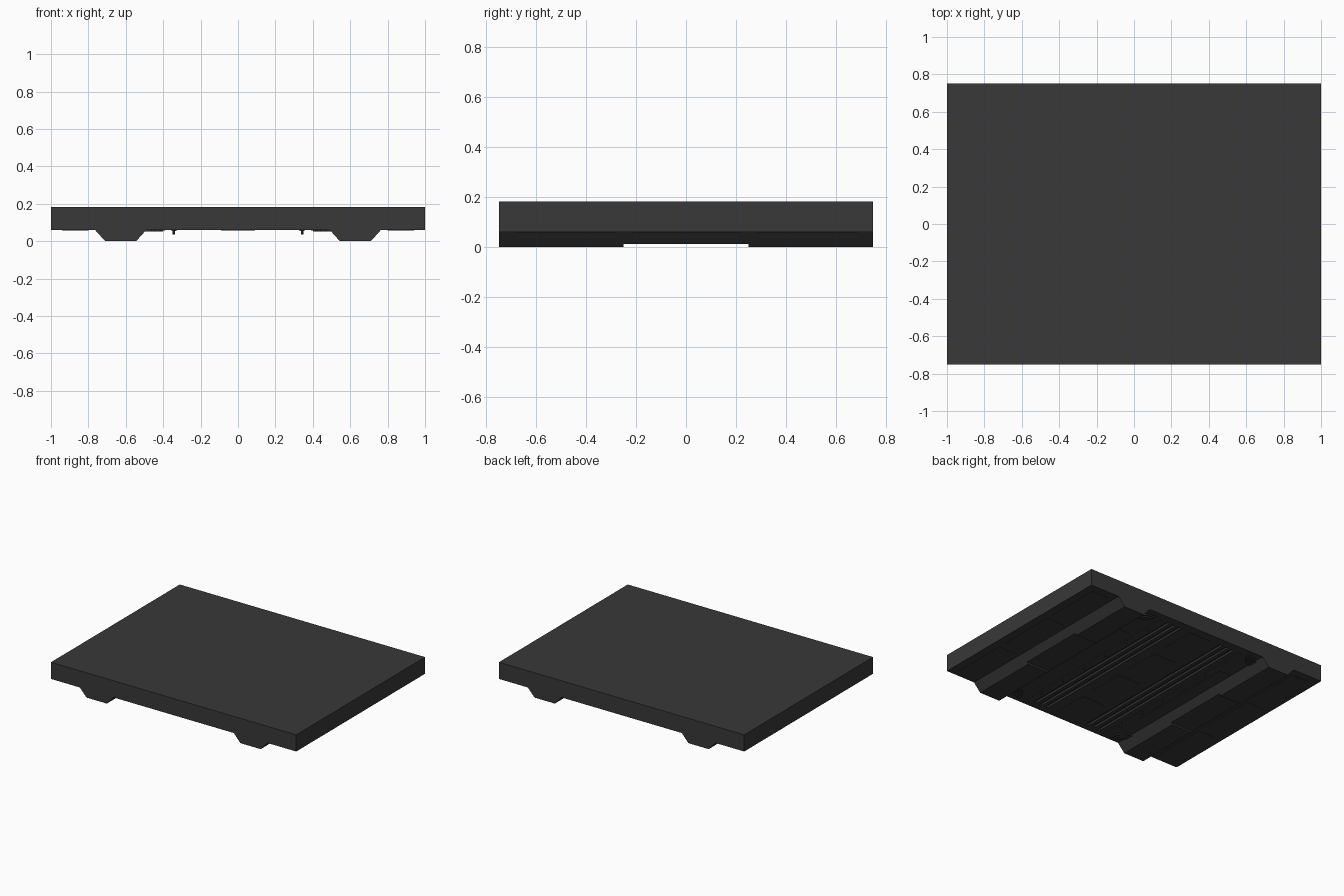
import bpy, bmesh, math

if "Cube" in bpy.data.objects:
    bpy.data.objects.remove(bpy.data.objects["Cube"])

mat = bpy.data.materials.new("dark_grey")
mat.diffuse_color = (0.04, 0.04, 0.04, 1)
mat.use_nodes = True
mat.node_tree.nodes["Principled BSDF"].inputs["Base Color"].default_value = mat.diffuse_color


def prism(name, pts, a, b, axis="y"):
    """Extrude a 2D outline along y (points are x,z) or z (points are x,y)."""
    bm = bmesh.new()
    put = (lambda p, t: (p[0], t, p[1])) if axis == "y" else (lambda p, t: (p[0], p[1], t))
    lo = [bm.verts.new(put(p, a)) for p in pts]
    hi = [bm.verts.new(put(p, b)) for p in pts]
    bm.faces.new(lo)
    bm.faces.new(hi[::-1])
    n = len(pts)
    for i in range(n):
        bm.faces.new((lo[i], hi[i], hi[(i + 1) % n], lo[(i + 1) % n]))
    bmesh.ops.recalc_face_normals(bm, faces=bm.faces)
    me = bpy.data.meshes.new(name)
    bm.to_mesh(me)
    bm.free()
    ob = bpy.data.objects.new(name, me)
    bpy.context.collection.objects.link(ob)
    me.materials.append(mat)
    return ob


def box(name, x0, x1, y0, y1, z0, z1):
    return prism(name, [(x0, z0), (x1, z0), (x1, z1), (x0, z1)], y0, y1)


# main slab
slab = box("slab", -1, 1, -0.75, 0.75, 0.06, 0.183)


def cut(cutter):
    mod = slab.modifiers.new("cut", "BOOLEAN")
    mod.operation = "DIFFERENCE"
    mod.solver = "EXACT"
    mod.object = cutter
    cutter.hide_render = True
    cutter.hide_viewport = True
    cutter.display_type = "WIRE"


for s in (-1, 1):
    # long grooves beside the centre panels
    for x in (0.18, 0.23, 0.28):
        w = 0.014
        cut(prism("groove_cutter", [(s * (x - w), 0.05), (s * (x + w), 0.05),
                                    (s * (x + w * 0.6), 0.072), (s * (x - w * 0.6), 0.072)],
                  -0.69, 0.69))

    # deep trapezoid ribs, shallower in the middle
    rib = [(s * 0.765, 0.061), (s * 0.71, 0.0), (s * 0.545, 0.0), (s * 0.49, 0.061)]
    mid = [(s * 0.765, 0.061), (s * 0.721, 0.012), (s * 0.534, 0.012), (s * 0.49, 0.061)]
    prism("rib_back", rib, 0.25, 0.75)
    prism("rib_front", rib, -0.75, -0.25)
    prism("rib_middle", mid, -0.25, 0.25)

    # thin outer panels
    for y0, y1 in ((-0.69, -0.28), (-0.22, 0.22), (0.28, 0.69)):
        box("outer_panel", s * 0.80, s * 0.94, y0, y1, 0.0585, 0.062)
    box("inner_panel", s * 0.39, s * 0.48, -0.42, 0.42, 0.057, 0.062)

    # bolts along the rails
    for i in range(6):
        y = -0.55 + i * 0.22
        prism("bolt", [(s * 0.343 + 0.006 * math.cos(k * math.pi / 4),
                        y + 0.006 * math.sin(k * math.pi / 4)) for k in range(8)],
              0.037, 0.062, "z")
    box("bolt_rail", s * 0.33, s * 0.356, -0.69, 0.69, 0.055, 0.062)

    # concentric arc ridges near the corners
    for t in (-1, 1):
        for r in (0.05, 0.075, 0.10):
            angs = [math.radians(k * 15) for k in range(7)]
            arc = [(s * (0.5 - rr * math.cos(a)), t * (0.71 - rr * math.sin(a)))
                   for rr, seq in ((r, angs), (r - 0.013, angs[::-1])) for a in seq]
            prism("corner_arc", arc, 0.053, 0.062, "z")

# centre panels
for y in (-0.555, -0.185, 0.185, 0.555):
    box("centre_panel", -0.09, 0.09, y - 0.13, y + 0.13, 0.057, 0.062)
